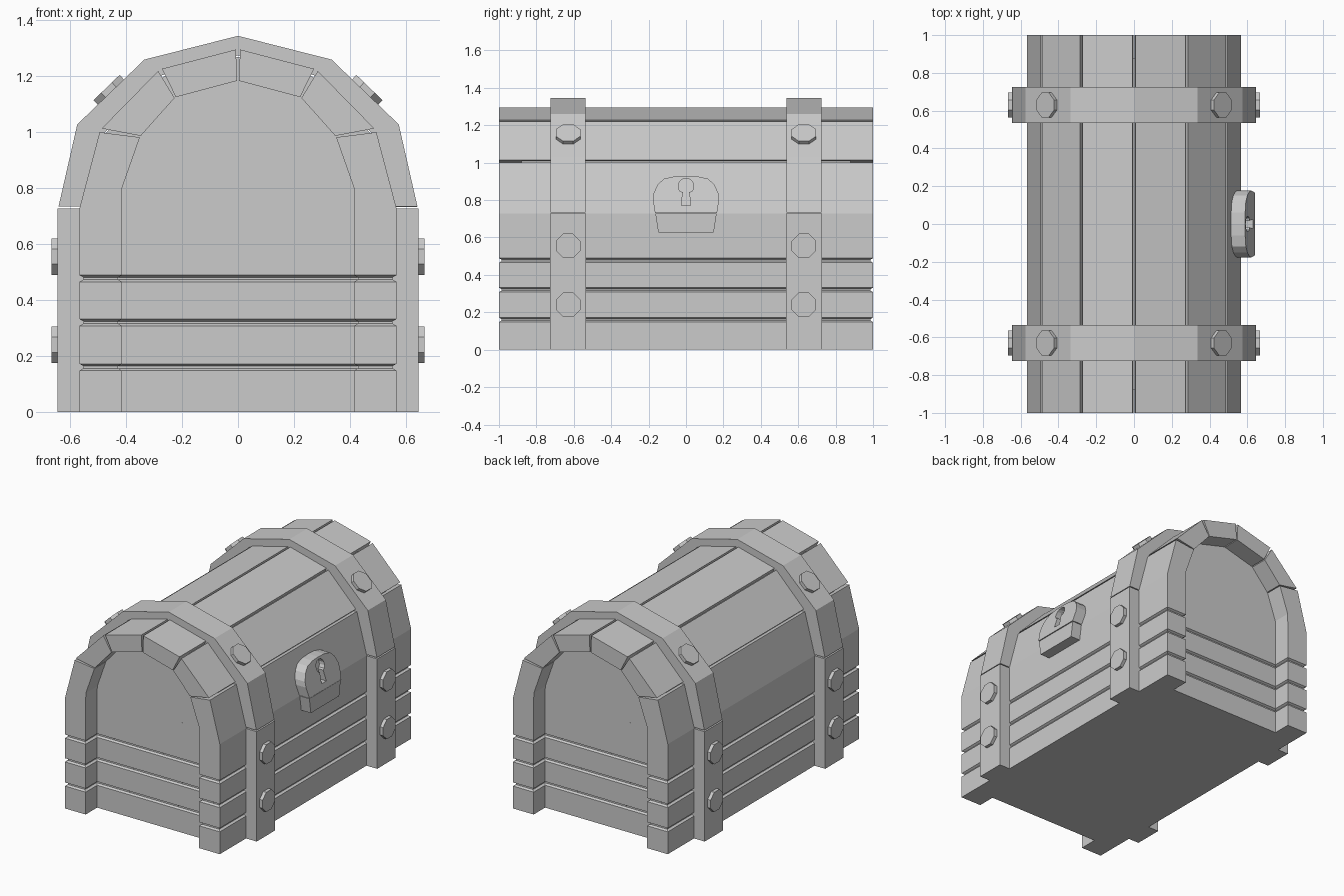
import bpy, bmesh, math
from mathutils import Vector

if "Cube" in bpy.data.objects:
    bpy.data.objects.remove(bpy.data.objects["Cube"])

X, Y, Z = Vector((1, 0, 0)), Vector((0, 1, 0)), Vector((0, 0, 1))


def loft(name, rings):
    """Closed solid through a list of equal-length point rings."""
    bm = bmesh.new()
    rows = [[bm.verts.new(p) for p in ring] for ring in rings]
    n = len(rows[0])
    for a, b in zip(rows, rows[1:]):
        for i in range(n):
            bm.faces.new((a[i], a[(i + 1) % n], b[(i + 1) % n], b[i]))
    bm.faces.new(rows[0])
    bm.faces.new(rows[-1])
    bmesh.ops.recalc_face_normals(bm, faces=bm.faces)
    me = bpy.data.meshes.new(name)
    bm.to_mesh(me)
    bm.free()
    ob = bpy.data.objects.new(name, me)
    bpy.context.collection.objects.link(ob)
    return ob


def prism(name, pts, w0, w1, u=X, v=Z, w=Y, origin=(0, 0, 0)):
    """Extrude a 2D outline (u, v) from w0 to w1."""
    o = Vector(origin)
    return loft(name, [[o + u * a + v * b + w * d for a, b in pts] for d in (w0, w1)])


def arch(half):
    """Mirror a right-hand half profile ending at x = 0."""
    return half + [(-x, z) for x, z in reversed(half[:-1])]


# Body: stacked boards with V grooves, recessed ends between corner posts
def plan(d, z):
    ox, oy, ix, iy = 0.567 - d, 1 - d, 0.415 + d, 0.88 - d
    half = [(ox, -oy), (ox, oy), (ix, oy), (ix, iy), (-ix, iy), (-ix, oy)]
    return [(x, y, z) for x, y in half + [(-x, -y) for x, y in half]]


rings = [plan(0, 0)]
for z in (0.16, 0.32, 0.477):
    rings += [plan(0, z - 0.012), plan(0.014, z - 0.004), plan(0.014, z + 0.004), plan(0, z + 0.012)]
rings.append(plan(0, 0.728))
loft("body", rings)

# Lid: end panels and core, then planks around it
outer = [(0.567, 0.728), (0.493, 1.008), (0.28, 1.225), (0, 1.298)]
inner = [(0.415, 0.8), (0.35, 0.985), (0.225, 1.125), (0, 1.185)]
prism("lid_core", arch([(0.54, 0.728), (0.47, 1.0), (0.265, 1.2), (0, 1.27)]), -0.88, 0.88)


def toward(a, b, d):
    a, b = Vector(a), Vector(b)
    return tuple(a + (b - a).normalized() * d)


for s, side in ((1, "right"), (-1, "left")):
    for i, kind in enumerate(("side", "shoulder", "crown")):
        o0, o1, n0, n1 = outer[i], outer[i + 1], inner[i], inner[i + 1]
        pts = [toward(o0, o1, 0.008 if i else 0), toward(o1, o0, 0.008),
               toward(n1, n0, 0.003), toward(n0, n1, 0.003)]
        if i == 0:
            pts.append((0.415, 0.728))
        prism(f"lid_plank_{kind}_{side}", [(s * x, z) for x, z in pts], -1, 1)


# Octagonal bolt heads
def bolt(name, center, normal):
    u, v = Y, normal.cross(Y)
    r = 0.065 / math.cos(math.pi / 8)
    octagon = [(r * math.cos(a), r * math.sin(a))
               for a in (math.pi / 8 + k * math.pi / 4 for k in range(8))]
    prism(name, octagon, -0.01, 0.022, u, v, normal, center)


# Metal bands with bolts
band_out = [(0.642, 0.734), (0.575, 1.028), (0.335, 1.26), (0, 1.345)]
band_in = [(0.545, 0.734), (0.475, 1.0), (0.27, 1.205), (0, 1.275)]
band_profile = arch(band_out) + arch(band_in)[::-1]
nrm = Vector((0.232, 0, 0.24)).normalized()
for y, end in ((-0.63, "front"), (0.63, "back")):
    prism(f"lid_band_{end}", band_profile, y - 0.094, y + 0.094)
    for s, side in ((1, "right"), (-1, "left")):
        prism(f"body_band_{end}_{side}",
              [(s * 0.54, 0), (s * 0.645, 0), (s * 0.645, 0.727), (s * 0.54, 0.727)],
              y - 0.096, y + 0.096)
        for z in (0.24, 0.555):
            bolt(f"body_bolt_{end}_{side}", (s * 0.645, y, z), X * s)
        bolt(f"lid_bolt_{end}_{side}", (s * 0.455, y, 1.144), Vector((s * nrm.x, 0, nrm.z)))

# Lock plate leaning with the lid, catch below it
lean = Vector((-0.264, 0, 1))
half = [(0.166, 0), (0.177, 0.07), (0.173, 0.105), (0.152, 0.15), (0.118, 0.182), (0.06, 0.195), (0, 0.198)]
base = (0.567, 0, 0.732)
plate = prism("lock_plate", arch(half), -0.03, 0.073, Y, lean, X, base)
prism("lock_catch", [(0.164, 0.728), (0.148, 0.627), (-0.148, 0.627), (-0.164, 0.728)],
      0.54, 0.637, Y, Z, X)

# Keyhole cut into the plate
key = [(0.025, 0.04), (0.017, 0.11)]
key += [(0.042 * math.cos(math.radians(a)), 0.142 + 0.042 * math.sin(math.radians(a)))
        for a in range(-40, 91, 26)]
cutter = prism("keyhole_cutter", arch(key[:-1] + [(0, 0.184)]), 0.035, 0.12, Y, lean, X, base)
cutter.hide_render = True
cutter.hide_set(True)
mod = plate.modifiers.new("keyhole", 'BOOLEAN')
mod.operation = 'DIFFERENCE'
mod.solver = 'EXACT'
mod.object = cutter
bpy.context.view_layer.objects.active = plate
bpy.ops.object.modifier_apply(modifier=mod.name)
bpy.data.objects.remove(cutter, do_unlink=True)
